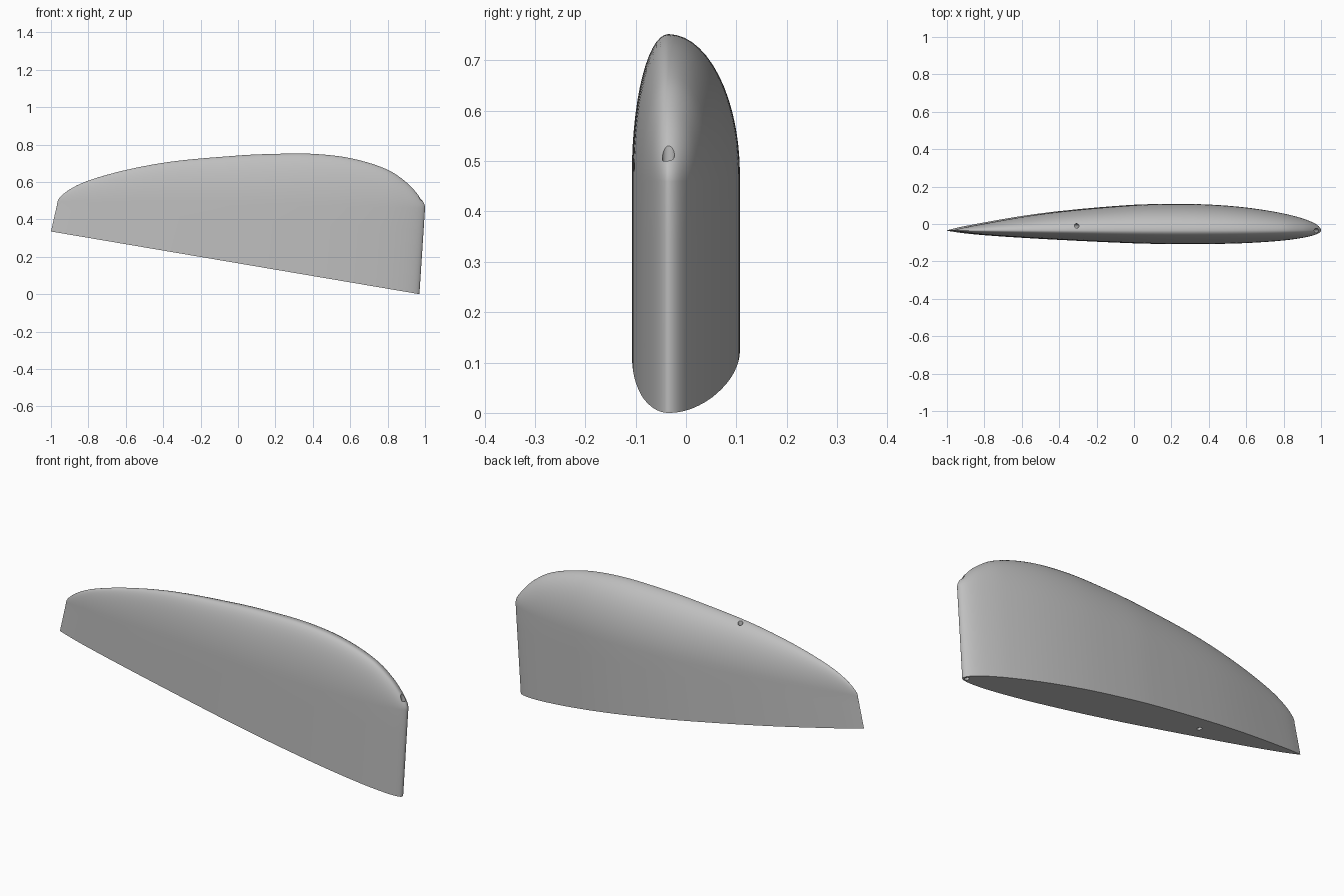
import bpy
import bmesh
import math
from mathutils import Vector

if "Cube" in bpy.data.objects:
    bpy.data.objects.remove(bpy.data.objects["Cube"])

CENTRE_Y = -0.035
TAIL, NOSE = -0.965, 1.0
STATIONS, ROWS, ARC = 80, 4, 14

# Stations along the chord: x, back half thickness, front half thickness, crest height
PROFILE = [
    (TAIL, 0, 0, 0.49), (-0.94, 0.008, 0.005, 0.53), (-0.8, 0.037, 0.022, 0.607),
    (-0.4, 0.1, 0.048, 0.702), (0, 0.136, 0.067, 0.741), (0.2, 0.142, 0.072, 0.75),
    (0.4, 0.139, 0.072, 0.75), (0.6, 0.123, 0.067, 0.727), (0.8, 0.091, 0.053, 0.665),
    (0.9, 0.065, 0.039, 0.598), (0.97, 0.036, 0.022, 0.522), (NOSE, 0, 0, 0.46),
]


def angle_of(x):
    u = (x - TAIL) / (NOSE - TAIL)
    return math.acos(max(-1, min(1, 1 - 2 * u)))


KEYS = [angle_of(row[0]) for row in PROFILE]


def sample(theta, column):
    """Smooth interpolation of one profile column."""
    vals = [row[column] for row in PROFILE]
    last = len(KEYS) - 1
    i = max(k for k in range(last) if KEYS[k] <= theta + 1e-9)

    def slope(k):
        a, b = max(k - 1, 0), min(k + 1, last)
        return (vals[b] - vals[a]) / (KEYS[b] - KEYS[a])

    h = KEYS[i + 1] - KEYS[i]
    t = (theta - KEYS[i]) / h
    return ((1 + 2 * t) * (1 - t) ** 2 * vals[i] + t * (1 - t) ** 2 * h * slope(i)
            + t * t * (3 - 2 * t) * vals[i + 1] + t * t * (t - 1) * h * slope(i + 1))


def section(theta):
    """Closed ring: straight back wall, rounded crest, straight front wall."""
    u = (1 - math.cos(theta)) / 2
    root = Vector((-1 + 1.97 * u, 0, 0.335 * (1 - u)))
    rim = Vector((TAIL + (NOSE - TAIL) * u, 0, 0.49 - 0.03 * u))
    end = u < 1e-6 or u > 1 - 1e-6
    back, front = (0, 0) if end else (sample(theta, 1), sample(theta, 2))
    rise = 0 if end else sample(theta, 3) - rim.z
    walls = [root.lerp(rim, k / ROWS) for k in range(ROWS)]
    ring = [p + Vector((0, CENTRE_Y + back, 0)) for p in walls]
    for k in range(2 * ARC + 1):
        a = math.pi * k / (2 * ARC)
        half = back if k <= ARC else front
        ring.append(rim + Vector((0, CENTRE_Y + half * math.cos(a), rise * math.sin(a))))
    ring += [p + Vector((0, CENTRE_Y - front, 0)) for p in reversed(walls)]
    return ring


# Wing tip body lofted from tail to nose
bm = bmesh.new()
rings = [[bm.verts.new(p) for p in section(math.pi * s / STATIONS)]
         for s in range(STATIONS + 1)]
for r0, r1 in zip(rings, rings[1:]):
    for k in range(len(r0)):
        n = (k + 1) % len(r0)
        bm.faces.new((r0[k], r0[n], r1[n], r1[k]))
bmesh.ops.remove_doubles(bm, verts=bm.verts, dist=1e-5)
bmesh.ops.recalc_face_normals(bm, faces=bm.faces)
mesh = bpy.data.meshes.new("wing_tip")
bm.to_mesh(mesh)
bm.free()
body = bpy.data.objects.new("wing_tip", mesh)
bpy.context.collection.objects.link(body)

grey = bpy.data.materials.new("light_grey")
grey.use_nodes = True
colour = (0.52, 0.52, 0.52, 1)
grey.diffuse_color = colour
for node in grey.node_tree.nodes:
    if node.type == 'BSDF_PRINCIPLED':
        node.inputs["Base Color"].default_value = colour
mesh.materials.append(grey)


def drill(name, start, end, radius):
    """Cut a round channel between two points."""
    a, b = Vector(start), Vector(end)
    bpy.ops.mesh.primitive_cylinder_add(vertices=24, radius=radius,
                                        depth=(b - a).length, location=(a + b) / 2)
    cutter = bpy.context.object
    cutter.name = name
    cutter.rotation_euler = (b - a).to_track_quat('Z', 'Y').to_euler()
    cutter.data.materials.append(grey)
    cutter.hide_render = True
    mod = body.modifiers.new(name, 'BOOLEAN')
    mod.operation = 'DIFFERENCE'
    mod.solver = 'EXACT'
    mod.object = cutter
    bpy.context.view_layer.objects.active = body
    bpy.ops.object.modifier_apply(modifier=name)
    bpy.data.objects.remove(cutter)


# Channels along the nose and near the tail
drill("nose_channel", (0.94, -0.035, -0.1), (0.985, -0.035, 0.7), 0.012)
drill("tail_channel", (-0.41, -0.01, 0.12), (-0.29, -0.01, 0.8), 0.012)

bpy.ops.object.select_all(action='DESELECT')
body.select_set(True)
bpy.context.view_layer.objects.active = body
bpy.ops.object.shade_smooth_by_angle(angle=math.radians(35))
